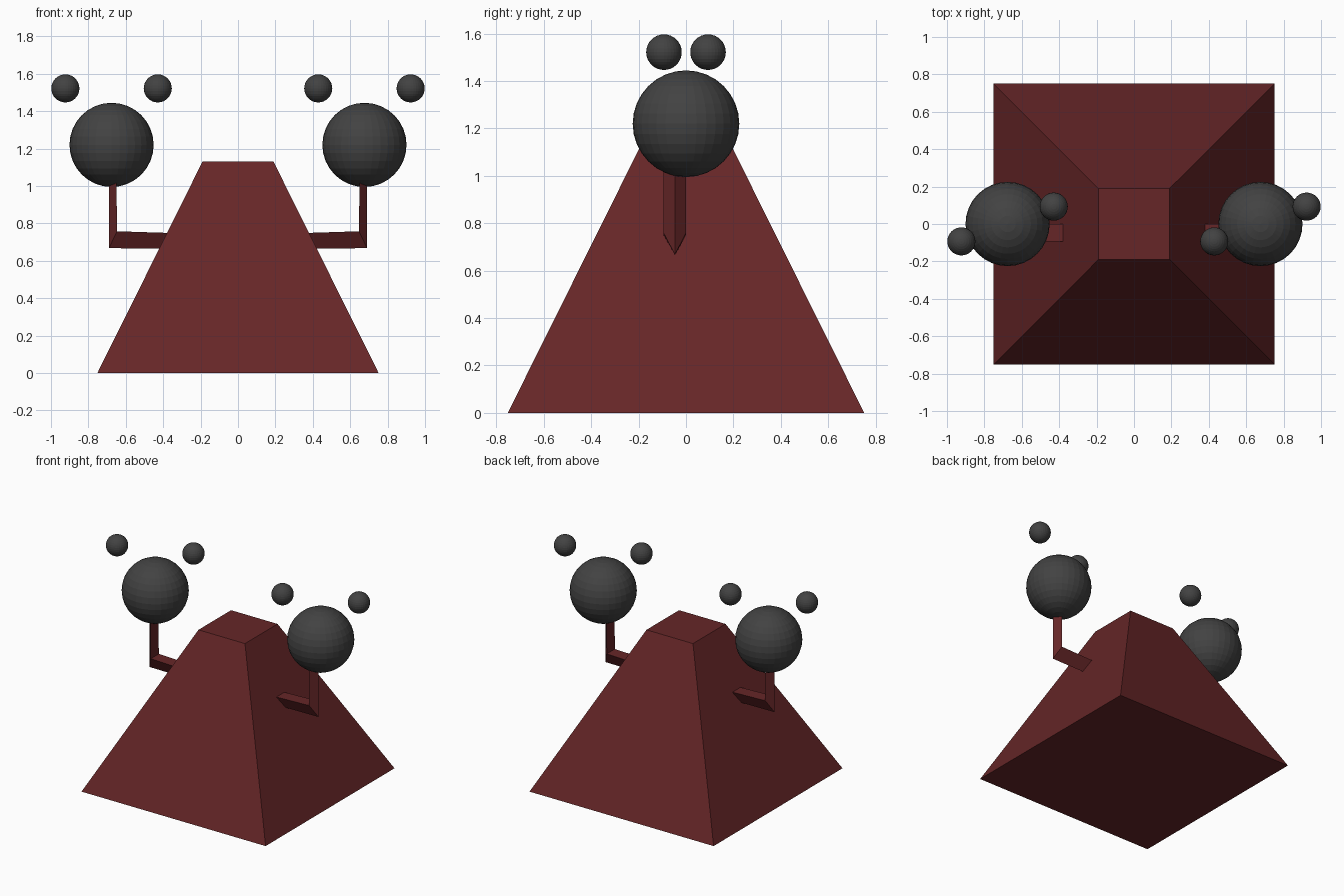
import bpy, bmesh
from mathutils import Vector

if "Cube" in bpy.data.objects:
    bpy.data.objects.remove(bpy.data.objects["Cube"])


def material(name, rgb):
    m = bpy.data.materials.new(name)
    m.diffuse_color = (*rgb, 1)
    m.use_nodes = True
    m.node_tree.nodes["Principled BSDF"].inputs["Base Color"].default_value = m.diffuse_color
    return m


RED = material("dark red", (0.133, 0.0194, 0.0207))
GREY = material("charcoal", (0.055, 0.055, 0.055))


def loft(name, sections, mat):
    """Solid skinned through matching cross-sections, with capped ends."""
    bm = bmesh.new()
    rings = [[bm.verts.new(p) for p in s] for s in sections]
    n = len(rings[0])
    for a, b in zip(rings, rings[1:]):
        for i in range(n):
            j = (i + 1) % n
            bm.faces.new((a[i], a[j], b[j], b[i]))
    bm.faces.new(rings[0])
    bm.faces.new(rings[-1])
    bmesh.ops.recalc_face_normals(bm, faces=bm.faces)
    me = bpy.data.meshes.new(name)
    bm.to_mesh(me)
    bm.free()
    me.materials.append(mat)
    ob = bpy.data.objects.new(name, me)
    bpy.context.collection.objects.link(ob)
    return ob


def ball(name, loc, r):
    bpy.ops.mesh.primitive_uv_sphere_add(segments=32, ring_count=16, radius=r, location=loc)
    ob = bpy.context.object
    ob.name = name
    ob.data.materials.append(GREY)


# Truncated pyramid body
def square(h, z):
    return [(-h, -h, z), (h, -h, z), (h, h, z), (-h, h, z)]


loft("body", [square(0.752, 0), square(0.19, 1.13)], RED)

for side, s in (("left", -1), ("right", 1)):
    # Triangular bent arm: root inside the body, mitred elbow, top inside the ball
    loft(side + "_arm", [
        [(s * 0.30, -0.094, 0.747), (s * 0.30, 0, 0.747), (s * 0.30, -0.047, 0.664)],
        [(s * 0.647, -0.094, 0.758), (s * 0.647, 0, 0.758), (s * 0.69, -0.047, 0.668)],
        [(s * 0.65, -0.094, 1.08), (s * 0.65, 0, 1.08), (s * 0.69, -0.047, 1.08)],
    ], RED)
    # Large ball with two small floating balls, same diagonal on both sides
    centre = Vector((s * 0.676, 0, 1.22))
    ball(side + "_large_ball", centre, 0.225)
    for tag, d in (("front", -1), ("back", 1)):
        ball(f"{side}_{tag}_small_ball", centre + Vector((d * 0.247, d * 0.093, 0.302)), 0.075)
